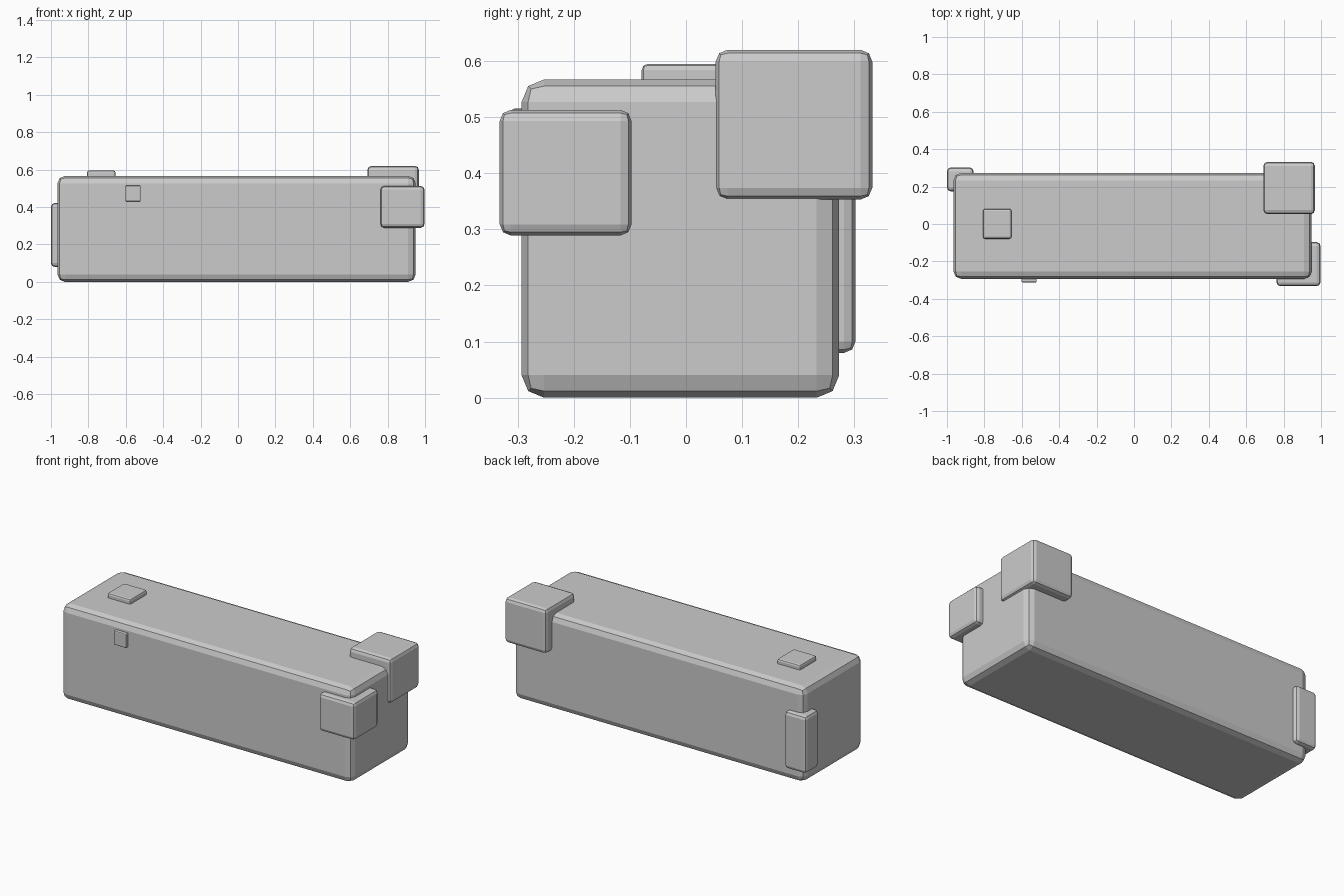
import bpy
import bmesh
from mathutils import Vector

if "Cube" in bpy.data.objects:
    bpy.data.objects.remove(bpy.data.objects["Cube"])


def rounded_block(name, lo, hi, bevel):
    """Flat-shaded box between two corners with two-step bevelled edges."""
    lo, hi = Vector(lo), Vector(hi)
    size, centre = hi - lo, (hi + lo) / 2
    bm = bmesh.new()
    bmesh.ops.create_cube(bm, size=1)
    bmesh.ops.scale(bm, vec=size, verts=bm.verts)
    bmesh.ops.bevel(bm, geom=bm.edges[:], offset=bevel, segments=2,
                    profile=0.5, affect='EDGES', clamp_overlap=True)
    mesh = bpy.data.meshes.new(name)
    bm.to_mesh(mesh)
    bm.free()
    obj = bpy.data.objects.new(name, mesh)
    obj.location = centre
    bpy.context.collection.objects.link(obj)
    return obj


# Long main body
rounded_block("main_body", (-0.965, -0.293, 0.0), (0.95, 0.273, 0.567), 0.04)

# Corner blocks at the right end
rounded_block("front_corner_block", (0.762, -0.332, 0.289), (0.997, -0.097, 0.513), 0.02)
rounded_block("back_corner_block", (0.692, 0.053, 0.353), (0.967, 0.332, 0.62), 0.021)

# Tall block on the back left corner
rounded_block("left_corner_block", (-1.0, 0.175, 0.08), (-0.858, 0.302, 0.422), 0.02)

# Small raised pads on the top and front
rounded_block("top_pad", (-0.808, -0.079, 0.45), (-0.655, 0.081, 0.595), 0.011)
rounded_block("front_pad", (-0.602, -0.312, 0.43), (-0.52, -0.23, 0.515), 0.006)
